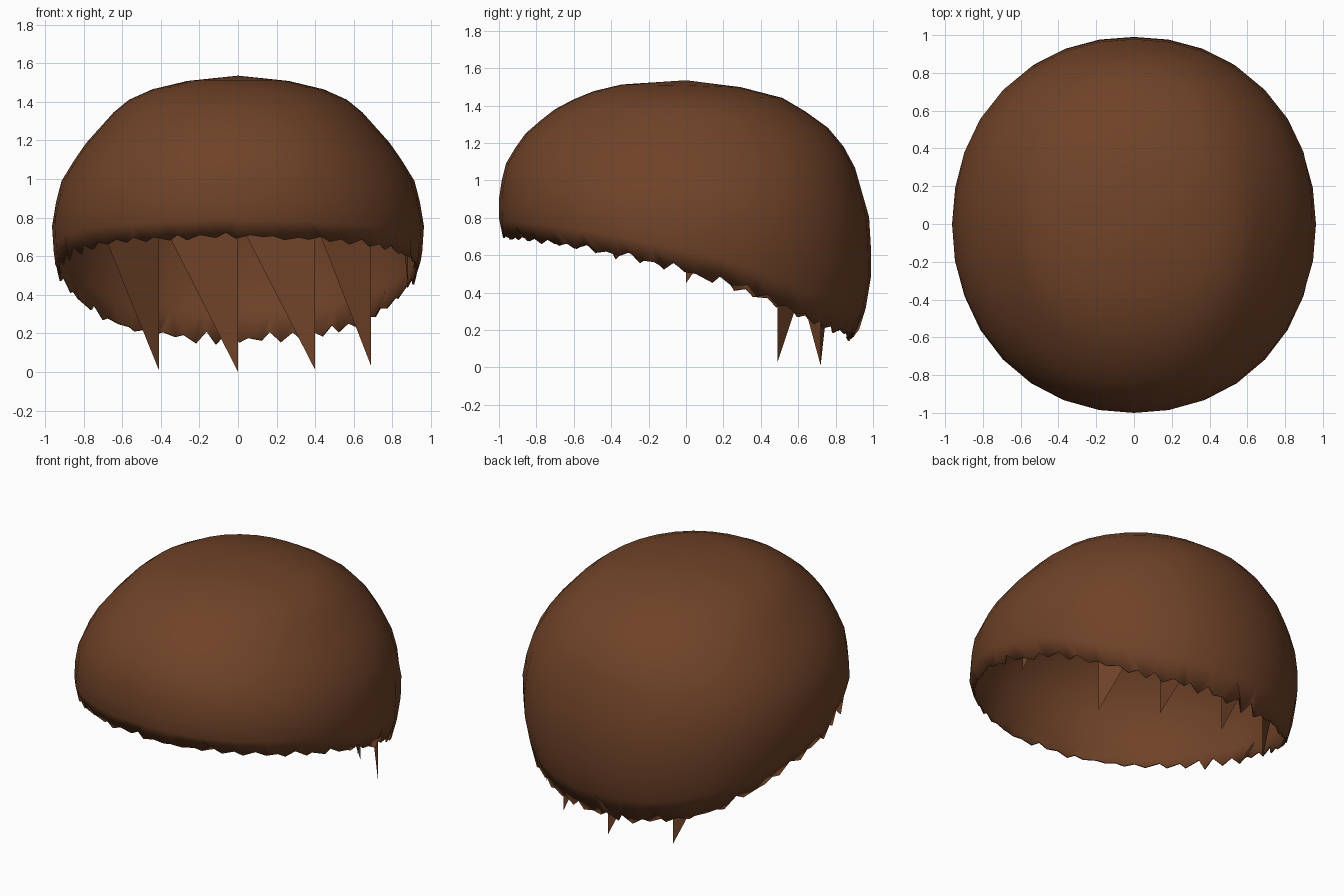
import bpy, bmesh, math, random
from mathutils import Vector

if "Cube" in bpy.data.objects:
    bpy.data.objects.remove(bpy.data.objects["Cube"])

random.seed(4)
SIDES, RINGS, TEETH = 32, 11, 3
TOP = 1.535

brown = bpy.data.materials.new("chestnut_brown")
brown.diffuse_color = (0.16, 0.055, 0.021, 1)
brown.use_nodes = True
brown.node_tree.nodes["Principled BSDF"].inputs["Base Color"].default_value = brown.diffuse_color

# Outline radii against height (z, radius) for front, back and sides
FRONT = [(.1, .93), (.62, .95), (.7, .985), (.8, 1.0), (.94, 1.0), (1.1, .96), (1.24, .87),
         (1.37, .72), (1.46, .55), (1.51, .38), (TOP, 0)]
BACK = [(.1, .88), (.15, .905), (.25, .95), (.52, .995), (.8, .98), (1.08, .9), (1.22, .82),
        (1.32, .72), (1.45, .5), (1.515, .22), (TOP, 0)]
SIDE = [(.1, .84), (.43, .92), (.55, .95), (.78, .965), (.98, .92), (1.16, .81), (1.35, .64),
        (1.43, .54), (1.48, .4), (1.52, .2), (TOP, 0)]
# Hem height against y / radius
HEM = [(-1, .7), (-.6, .645), (-.3, .585), (0, .51), (.2, .46), (.4, .38), (.6, .29),
       (.8, .215), (1, .165)]


def lookup(table, v):
    for (a, p), (b, q) in zip(table, table[1:]):
        if v <= b:
            return p + (q - p) * max(0, (v - a) / (b - a))
    return table[-1][1]


def shell_point(angle, z):
    """Point on the rounded shell at a compass angle and height."""
    c, s = math.cos(angle), math.sin(angle)
    k = (abs(c) ** 2.12 + abs(s) ** 2.12) ** (-1 / 2.12)
    depth = lookup(BACK if s > 0 else FRONT, z)
    return Vector((k * c * lookup(SIDE, z), k * s * depth, z))


def make_object(name, bm):
    mesh = bpy.data.meshes.new(name)
    bmesh.ops.recalc_face_normals(bm, faces=bm.faces)
    bm.to_mesh(mesh)
    bm.free()
    mesh.materials.append(brown)
    obj = bpy.data.objects.new(name, mesh)
    bpy.context.collection.objects.link(obj)
    return obj


# Hair cap: dome rings ending in a finer, ragged hem
bm = bmesh.new()
crown = bm.verts.new((0, 0, TOP))
rings = []
for r in range(1, RINGS + 1):
    t = .93 * r / RINGS
    drop = .55 * t * t + .45 * t ** 1.2
    ring = []
    for i in range(SIDES):
        a = 2 * math.pi * i / SIDES
        hem = lookup(HEM, math.sin(a))
        ring.append(bm.verts.new(shell_point(a, TOP - (TOP - hem) * drop)))
    rings.append(ring)

count = SIDES * TEETH
hem_ring = []
for i in range(count):
    a = 2 * math.pi * (i + random.uniform(-.25, .25)) / count
    z = lookup(HEM, math.sin(a))
    rough = .022 if math.sin(a) < -.6 else .04
    z += random.uniform(0, rough) if i % 2 else -random.uniform(0, rough * .7)
    p = shell_point(a, z)
    inward = random.uniform(.975, 1.0)
    hem_ring.append(bm.verts.new((p.x * inward, p.y * inward, z)))

for i in range(SIDES):
    j = (i + 1) % SIDES
    bm.faces.new((crown, rings[0][i], rings[0][j]))
    for upper, lower in zip(rings, rings[1:]):
        bm.faces.new((upper[i], lower[i], lower[j], upper[j]))
    strip = [hem_ring[(TEETH * i + k) % count] for k in range(TEETH + 1)]
    mid = TEETH // 2
    for k in range(TEETH):
        bm.faces.new((rings[-1][i if k <= mid else j], strip[k], strip[k + 1]))
    bm.faces.new((rings[-1][i], strip[mid + 1], rings[-1][j]))

cap = make_object("hair_cap", bm)
bpy.context.view_layer.objects.active = cap
cap.select_set(True)
bpy.ops.object.shade_smooth_by_angle(angle=math.radians(50))
thickness = cap.modifiers.new("thickness", 'SOLIDIFY')
thickness.thickness = .01
thickness.offset = -1

# Pointed locks: flat triangles hanging inside the nape
# tip position, sideways run of the slanted edge, height
LOCKS = [((0, .82, 0), (-.38, 0), .75),
         ((.4, .72, .01), (-.38, .08), .74),
         ((.69, .49, .03), (-.28, .24), .72),
         ((-.41, .72, .01), (-.3, -.2), .74),
         ((.88, 0, .45), (-.02, .14), .2)]
for n, (tip, run, height) in enumerate(LOCKS):
    bm = bmesh.new()
    x, y, z = tip
    corners = [tip, (x, y, z + height), (x + run[0], y + run[1], z + height)]
    bm.faces.new([bm.verts.new(c) for c in corners])
    make_object(f"pointed_lock_{n + 1}", bm)
